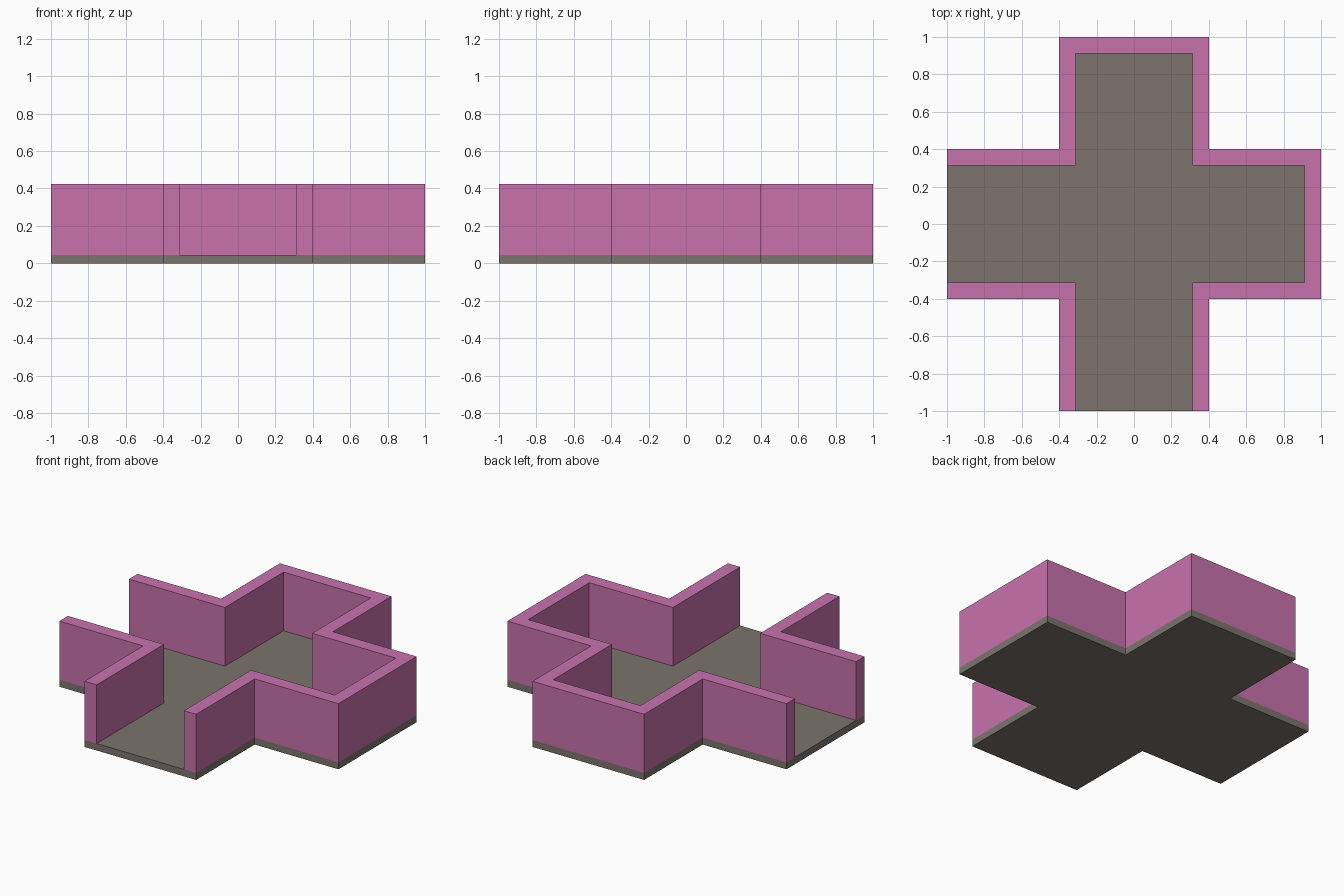
import bpy, bmesh

if "Cube" in bpy.data.objects:
    bpy.data.objects.remove(bpy.data.objects["Cube"])

OUT, ARM, T = 1.0, 0.4, 0.0875      # arm reach, half arm width, wall thickness
FLOOR, TOP = 0.045, 0.425           # floor top, wall top
IN, AIN = OUT - T, ARM - T          # inner faces of the walls


def material(name, color):
    mat = bpy.data.materials.new(name)
    mat.diffuse_color = color
    mat.use_nodes = True
    mat.node_tree.nodes["Principled BSDF"].inputs["Base Color"].default_value = mat.diffuse_color
    return mat


def prism(name, outline, z0, z1, mat):
    """Extrude a flat outline from z0 up to z1."""
    bm = bmesh.new()
    face = bm.faces.new([bm.verts.new((x, y, z0)) for x, y in outline])
    new = bmesh.ops.extrude_face_region(bm, geom=[face])["geom"]
    verts = [g for g in new if isinstance(g, bmesh.types.BMVert)]
    bmesh.ops.translate(bm, vec=(0, 0, z1 - z0), verts=verts)
    bmesh.ops.recalc_face_normals(bm, faces=bm.faces)
    mesh = bpy.data.meshes.new(name)
    bm.to_mesh(mesh)
    bm.free()
    mesh.materials.append(mat)
    obj = bpy.data.objects.new(name, mesh)
    bpy.context.collection.objects.link(obj)
    return obj


def wall_path(a, r):
    """Wall line round the two closed arms, from the left opening to the front one."""
    return [(-OUT, a), (-a, a), (-a, r), (a, r), (a, a), (r, a),
            (r, -a), (a, -a), (a, -OUT)]


pink = material("wall_pink", (0.58, 0.17, 0.42, 1))
grey = material("floor_grey", (0.20, 0.175, 0.155, 1))

# Cross-shaped floor slab
cross = wall_path(ARM, OUT) + [(-ARM, -OUT), (-ARM, -ARM), (-OUT, -ARM)]
prism("floor", cross, 0, FLOOR, grey)

# Long wall around the two closed arms
prism("long_wall", wall_path(ARM, OUT) + wall_path(AIN, IN)[::-1], FLOOR, TOP, pink)

# Corner wall between the two open arms
corner = [(-OUT, -ARM), (-ARM, -ARM), (-ARM, -OUT),
          (-AIN, -OUT), (-AIN, -AIN), (-OUT, -AIN)]
prism("corner_wall", corner, FLOOR, TOP, pink)
